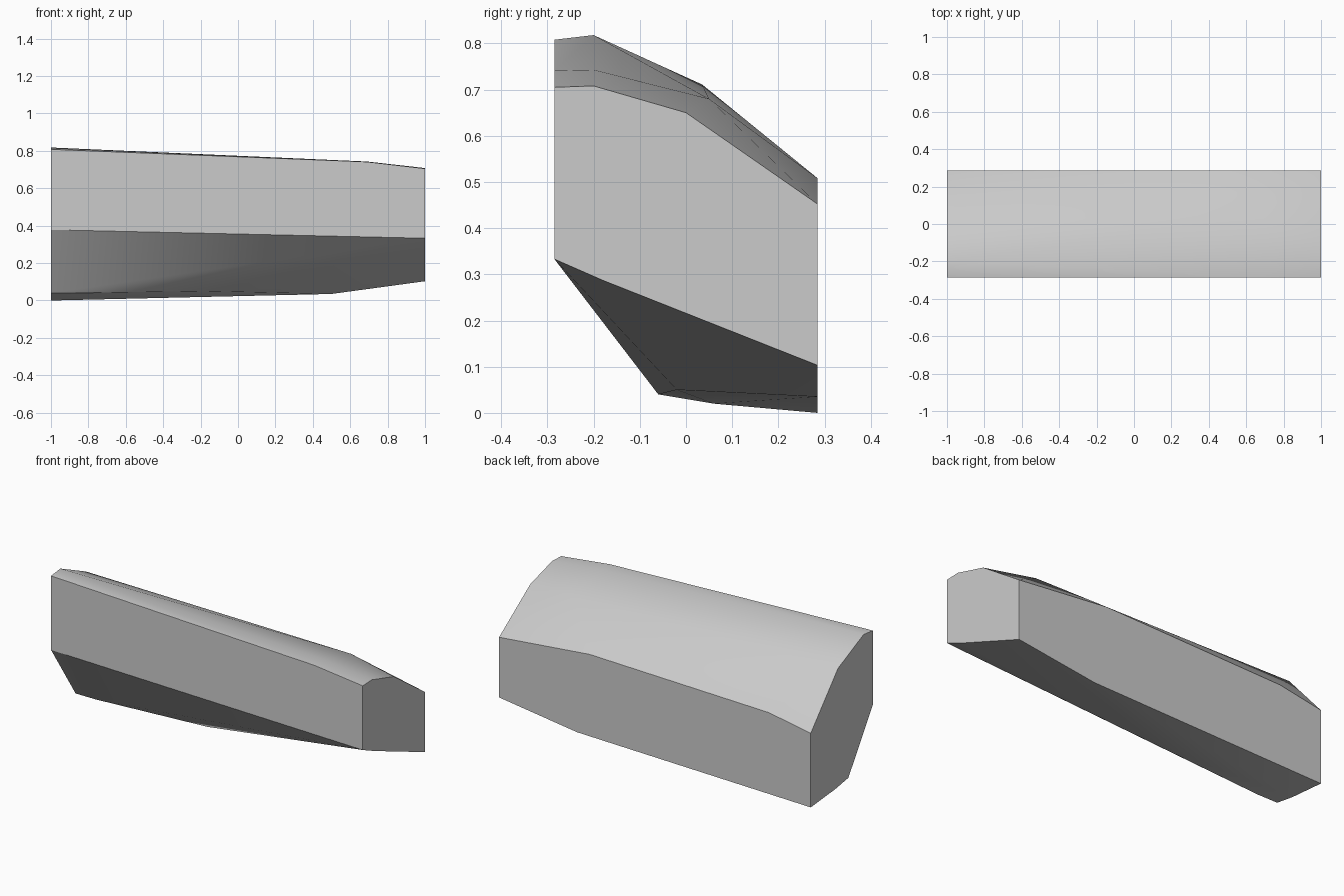
import bpy
import bmesh
import math

default_cube = bpy.data.objects.get("Cube")
if default_cube:
    bpy.data.objects.remove(default_cube, do_unlink=True)

FRONT, BACK = -0.285, 0.285
LEFT, RIGHT = 1.0, -1.0


def make_material(name, colour):
    material = bpy.data.materials.new(name)
    material.use_nodes = True
    material.diffuse_color = colour
    shader = next(n for n in material.node_tree.nodes if n.type == "BSDF_PRINCIPLED")
    shader.inputs["Base Color"].default_value = colour
    shader.inputs["Roughness"].default_value = 0.8
    return material


def add_section(bm, x, outline):
    """Place a cross-section outline, given as (y, z) pairs, at x."""
    for y, z in outline:
        bm.verts.new((x, y, z))


def make_hull(name, sections, material):
    """Stretch a convex skin around a set of cross-sections."""
    bm = bmesh.new()
    for x, outline in sections:
        add_section(bm, x, outline)
    result = bmesh.ops.convex_hull(bm, input=bm.verts[:])
    inside = [item for item in result["geom_interior"]
              if isinstance(item, bmesh.types.BMVert)]
    bmesh.ops.delete(bm, geom=inside, context="VERTS")
    # Join the triangles of the flat walls and ends
    bmesh.ops.dissolve_limit(bm, angle_limit=math.radians(0.3),
                             verts=bm.verts[:], edges=bm.edges[:])
    bmesh.ops.recalc_face_normals(bm, faces=bm.faces[:])
    mesh = bpy.data.meshes.new(name)
    bm.to_mesh(mesh)
    bm.free()
    mesh.materials.append(material)
    obj = bpy.data.objects.new(name, mesh)
    bpy.context.collection.objects.link(obj)
    return obj


# Tall end face
right_end = [(FRONT, 0.378), (-0.06, 0.04), (0.06, 0.02), (BACK, 0),
             (BACK, 0.43), (0.035, 0.711), (-0.2, 0.818), (FRONT, 0.808)]

# Short end face
left_end = [(FRONT, 0.333), (-0.18, 0.287), (BACK, 0.103),
            (BACK, 0.452), (0, 0.65), (-0.2, 0.708), (FRONT, 0.705)]

# Bends along the crown, back wall and keel
crown_bend = [(FRONT, 0.741), (-0.2, 0.743), (0.05, 0.68)]
back_top_bend = [(BACK, 0.508)]
back_top_corner = [(BACK, 0.478)]
keel_back_bend = [(BACK, 0.035)]
keel_middle = [(-0.02, 0.05)]
keel_corner = [(-0.06, 0.04)]

sections = [
    (RIGHT, right_end),
    (-0.87, keel_corner),
    (-0.73, back_top_corner),
    (-0.18, keel_middle),
    (0.42, back_top_bend),
    (0.5, keel_back_bend),
    (0.69, crown_bend),
    (LEFT, left_end),
]

grey = make_material("light grey", (0.6, 0.6, 0.6, 1))
block = make_hull("faceted_block", sections, grey)

# Soft crown and keel, crisp wall edges
bpy.ops.object.select_all(action="DESELECT")
block.select_set(True)
bpy.context.view_layer.objects.active = block
bpy.ops.object.shade_smooth_by_angle(angle=math.radians(30))
